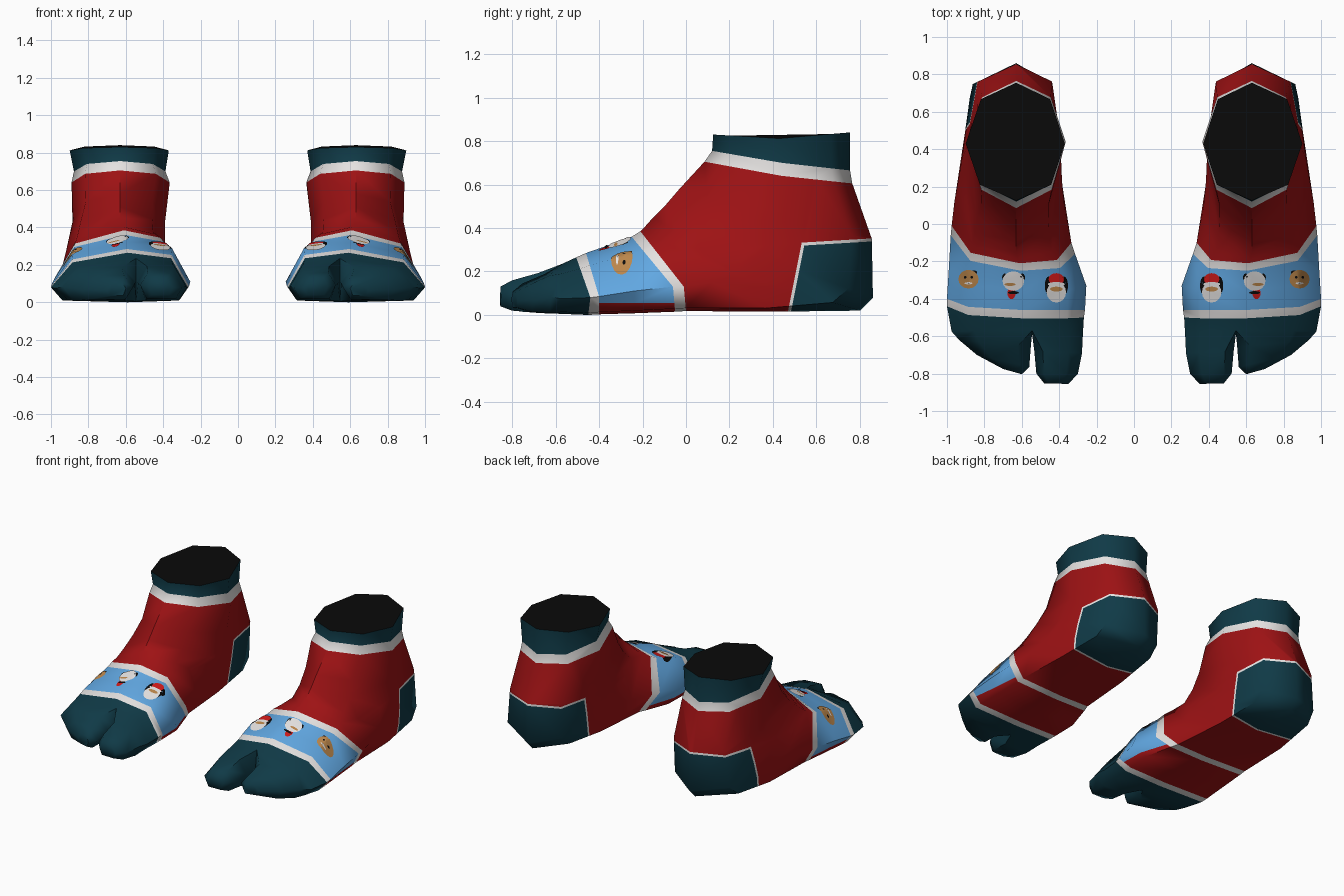
import bpy, bmesh, math
from mathutils import Vector
from mathutils.bvhtree import BVHTree

if "Cube" in bpy.data.objects:
    bpy.data.objects.remove(bpy.data.objects["Cube"])

COLOURS = {
    "deep_red": (0.34, 0.006, 0.007), "teal": (0.005, 0.042, 0.062),
    "white": (0.78, 0.76, 0.75), "sky_blue": (0.12, 0.39, 0.76),
    "black": (0.003, 0.003, 0.003), "bright_red": (0.62, 0.01, 0.01),
    "tan": (0.50, 0.24, 0.07),
}
MATS = []
for name, rgb in COLOURS.items():
    m = bpy.data.materials.new(name)
    m.diffuse_color = (*rgb, 1)
    m.use_nodes = True
    m.node_tree.nodes["Principled BSDF"].inputs["Base Color"].default_value = m.diffuse_color
    MATS.append(m)
RED, TEAL, WHITE, BLUE, BLACK, BRIGHT, TAN = range(7)

# Rings from the opening, around the heel, to the toe split:
# centre x, front/top (y, z), outer x, inner x, side (y, z), inner y shift, back/bottom (y, z)
RINGS = [
    (.63, .125, .83, .90, .37, .43, .812, 0, .755, .84),
    (.63, .12, .755, .877, .388, .44, .70, 0, .755, .665),
    (.63, .085, .705, .89, .365, .44, .64, 0, .765, .605),
    (.63, -.03, .58, .885, .39, .43, .43, 0, .855, .35),
    (.63, -.09, .51, .92, .39, .35, .27, 0, .86, .08),
    (.63, -.15, .45, .94, .385, .23, .19, 0, .80, .02),
    (.62, -.19, .405, .96, .37, .12, .15, -.04, .40, .015),
    (.61, -.21, .385, .975, .335, -.01, .13, -.09, 0, .018),
    (.605, -.25, .36, .98, .315, -.06, .13, -.10, -.05, .015),
    (.60, -.36, .32, .99, .255, -.24, .11, -.09, -.23, .008),
    (.595, -.46, .285, 1.0, .262, -.40, .085, -.06, -.40, .003),
    (.59, -.505, .265, 1.0, .268, -.44, .08, -.06, -.45, 0),
    (.545, -.57, .235, .975, .275, -.575, .075, -.045, -.57, .005),
]
BANDS = [TEAL, WHITE, RED, RED, RED, RED, RED, WHITE, BLUE, BLUE, WHITE, TEAL]

# Toe rings: cleft (x, y), far side (x, y), top z, bottom z
BIG_TOE = [(.533, -.68, .278, -.69, .20, .01), (.522, -.80, .30, -.80, .165, .02),
           (.48, -.852, .35, -.855, .135, .04)]
SMALL_TOES = [(.552, -.66, .935, -.62, .195, .008), (.56, -.765, .84, -.70, .15, .015),
              (.60, -.803, .70, -.775, .11, .035)]


def ring_points(i):
    xc, ty, tz, xo, xi, sy, sz, shift, by, bz = RINGS[i]
    top, bot = Vector((xc, ty, tz)), Vector((xc, by, bz))
    out, inn = Vector((xo, sy, sz)), Vector((xi, sy + shift, sz))
    foot = i >= 6

    def corner(a, side, q, t):
        p = a.lerp(side, t)
        p.x = a.x + (side.x - a.x) * q
        return p
    qb, tb = (.85, .12) if foot else ((.80, .22) if i > 2 else (.7, .27))
    return [top, corner(top, out, .72, .28), out, corner(bot, out, qb, tb), bot,
            corner(bot, inn, qb, tb), inn, corner(top, inn, .72, .16 if foot else .28)]


def toe_points(r):
    xc, yc, xf, yf, zt, zb = r
    a, b, h = Vector((xc, yc, 0)), Vector((xf, yf, 0)), zt - zb

    def p(t, z):
        v = a.lerp(b, t)
        v.z = zb + h * z
        return v
    return [p(.18, .96), p(.72, .92), p(1, .4), p(.85, 0), p(.15, 0), p(0, .5)]


def bridge(bm, a, b, mat):
    n = len(a)
    for k in range(n):
        f = bm.faces.new((a[k], a[(k + 1) % n], b[(k + 1) % n], b[k]))
        f.material_index = mat


def finish(name, bm, angle):
    me = bpy.data.meshes.new(name)
    bm.to_mesh(me)
    for m in MATS:
        me.materials.append(m)
    ob = bpy.data.objects.new(name, me)
    bpy.context.collection.objects.link(ob)
    bpy.ops.object.select_all(action='DESELECT')
    ob.select_set(True)
    bpy.context.view_layer.objects.active = ob
    bpy.ops.object.shade_smooth_by_angle(angle=math.radians(angle))
    return ob


def cut(bm, co, no, test):
    faces = [f for f in bm.faces if test(f.calc_center_median(), f.material_index)]
    geom = faces + list({e for f in faces for e in f.edges}) + list({v for f in faces for v in f.verts})
    bmesh.ops.bisect_plane(bm, geom=geom, dist=1e-5, plane_co=co, plane_no=no)


def build_sock(s, label):
    bm = bmesh.new()

    def verts(pts):
        return [bm.verts.new((p.x * s, p.y, p.z)) for p in pts]
    loops = [verts(ring_points(i)) for i in range(len(RINGS))]
    for a, b, mat in zip(loops, loops[1:], BANDS):
        bridge(bm, a, b, mat)
    # dark opening
    bm.faces.new(loops[0]).material_index = BLACK
    # split toes
    e = loops[-1]
    cleft = bm.verts.new((.545 * s, -.585, .11))
    for start, rows in (([e[0], e[7], e[6], e[5], e[4], cleft], BIG_TOE),
                        ([e[0], e[1], e[2], e[3], e[4], cleft], SMALL_TOES)):
        for r in rows:
            nxt = verts(toe_points(r))
            bridge(bm, start, nxt, TEAL)
            start = nxt
        bm.faces.new(start).material_index = TEAL
    bmesh.ops.recalc_face_normals(bm, faces=bm.faces)

    # heel patch with a thin white border
    front_n, top_n = Vector((0, 1, -.2)).normalized(), Vector((0, -.06, 1)).normalized()
    front_o, top_o = Vector((0, .47, .02)), Vector((0, .85, .352))
    w = .014
    for co, no in ((front_o, front_n), (front_o + front_n * w, front_n),
                   (top_o, top_n), (top_o - top_n * w, top_n)):
        cut(bm, co, no, lambda c, m: m == RED and c.y > .1)
    # red sole under the blue band
    cut(bm, Vector((0, 0, .055)), Vector((0, 0, 1)), lambda c, m: m == BLUE)
    for f in bm.faces:
        c = f.calc_center_median()
        if f.material_index == BLUE and c.z < .055:
            f.material_index = RED
        elif f.material_index == RED:
            d = min((c - front_o).dot(front_n), (top_o - c).dot(top_n))
            if d > 0:
                f.material_index = TEAL if d > w else WHITE
    finish(label + "_sock", bm, 60)
    tree = BVHTree.FromBMesh(bm)
    bm.free()
    return tree


# Badge shapes: offset x, offset y, radius x, radius y, colour, layer
BEARDED = [(-.04, .01, .022, .05, BLACK, 0), (.04, .01, .022, .05, BLACK, 0),
           (0, -.025, .052, .055, WHITE, 1), (0, .045, .042, .032, BRIGHT, 1),
           (0, .018, .046, .012, WHITE, 2), (0, -.008, .034, .013, TAN, 3)]
SNOWY = [(0, .01, .058, .052, WHITE, 1), (-.048, .03, .014, .02, BLACK, 0),
         (.046, .03, .014, .02, BLACK, 0), (.01, -.055, .022, .032, BRIGHT, 0),
         (.018, -.008, .03, .008, TAN, 2), (0, -.052, .03, .008, BLACK, 2)]
GINGER = [(0, 0, .054, .05, TAN, 1), (-.03, .035, .016, .012, BLACK, 0),
          (-.018, .01, .007, .007, BLACK, 2), (.018, .01, .007, .007, BLACK, 2),
          (0, -.022, .022, .006, WHITE, 2)]


def build_badge(s, label, tree, cx, cy, shapes):
    bm = bmesh.new()
    for dx, dy, rx, ry, mat, layer in shapes:
        def vert(r, k):
            a = math.tau * k / 16
            x, y = (cx + dx + rx * r * math.cos(a)) * s, cy + dy + ry * r * math.sin(a)
            hit, no, _, _ = tree.ray_cast(Vector((x, y, 2)), Vector((0, 0, -1)))
            return bm.verts.new(hit + Vector((0, 0, .004 + .0015 * layer)))
        mid = vert(0, 0)
        rows = [[vert(r, k) for k in range(16)] for r in (.35, .7, 1)]
        n = len(bm.faces)
        for k in range(16):
            bm.faces.new((mid, rows[0][k], rows[0][(k + 1) % 16])).material_index = mat
        for a, b in zip(rows, rows[1:]):
            bridge(bm, a, b, mat)
    bm.normal_update()
    bmesh.ops.reverse_faces(bm, faces=[f for f in bm.faces if f.normal.z < 0])
    finish(label, bm, 30)


for s, label in ((1, "right"), (-1, "left")):
    tree = build_sock(s, label)
    build_badge(s, label + "_bearded_badge", tree, .415, -.34, BEARDED)
    build_badge(s, label + "_snowy_badge", tree, .645, -.315, SNOWY)
    build_badge(s, label + "_ginger_badge", tree, .885, -.295, GINGER)
